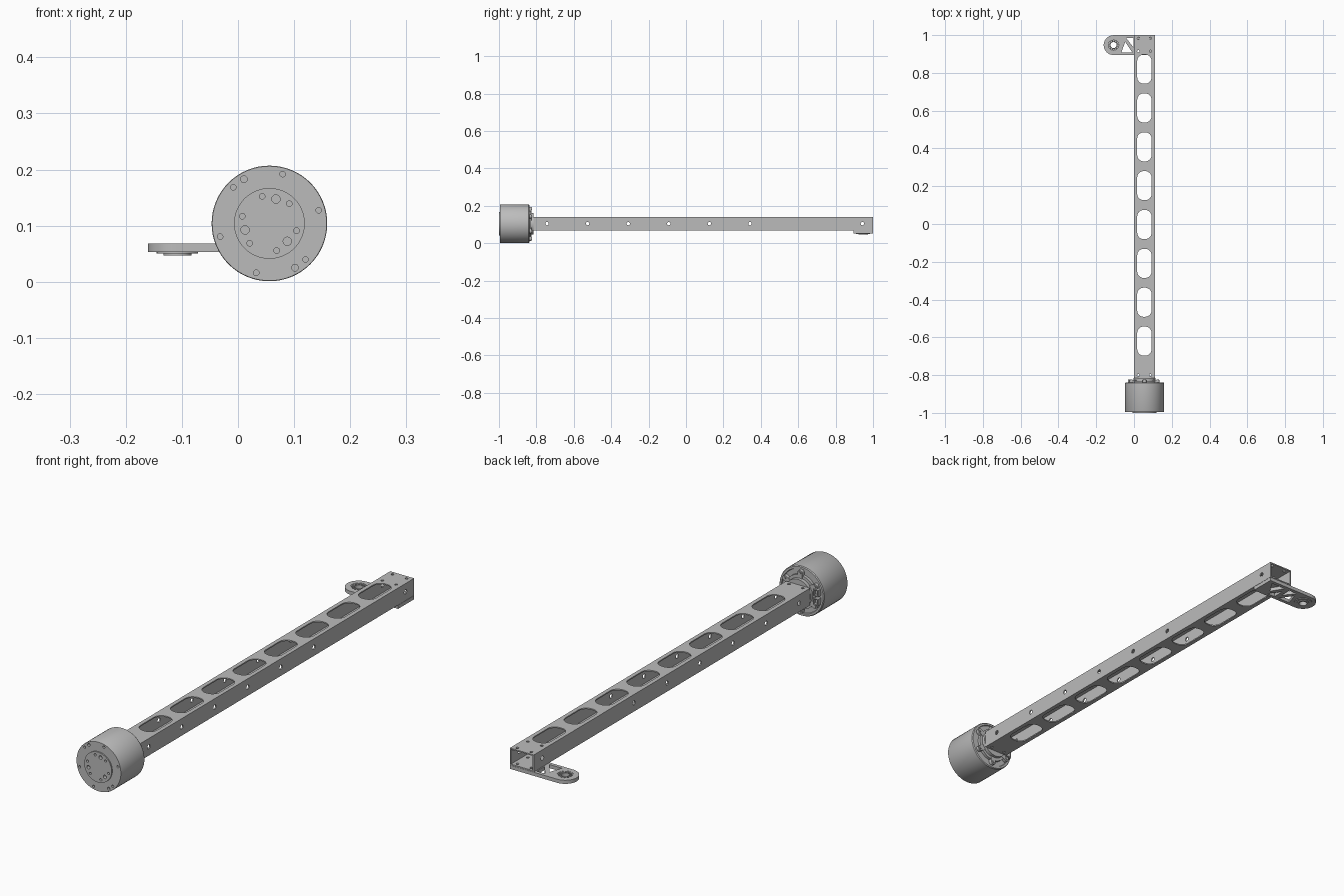
import bpy, bmesh
from math import cos, sin, pi, radians
from mathutils import Matrix, Vector

if "Cube" in bpy.data.objects:
    bpy.data.objects.remove(bpy.data.objects["Cube"], do_unlink=True)

grey = bpy.data.materials.new("machined grey")
grey.use_nodes = True
colour = (0.5, 0.5, 0.5, 1)
grey.diffuse_color = colour
grey.node_tree.nodes["Principled BSDF"].inputs["Base Color"].default_value = colour

CX, CZ = 0.056, 0.104          # motor axis
TURN = {"x": Matrix.Rotation(pi / 2, 4, "Y"),
        "y": Matrix.Rotation(-pi / 2, 4, "X"),
        "z": Matrix.Identity(4)}


def add_box(bm, lo, hi, spin=None):
    lo, hi = Vector(lo), Vector(hi)
    m = Matrix.Translation((lo + hi) / 2) @ Matrix.Diagonal((*(hi - lo), 1))
    bmesh.ops.create_cube(bm, size=1, matrix=spin @ m if spin else m)


def add_rod(bm, centre, r, depth, axis, sides=16):
    bmesh.ops.create_cone(bm, cap_ends=True, segments=sides, radius1=r, radius2=r,
                          depth=depth, matrix=Matrix.Translation(centre) @ TURN[axis])


def add_prism(bm, points, z0, z1):
    face = bm.faces.new([bm.verts.new((x, y, z0)) for x, y in points])
    up = bmesh.ops.extrude_face_region(bm, geom=[face])["geom"]
    bmesh.ops.translate(bm, vec=(0, 0, z1 - z0),
                        verts=[v for v in up if isinstance(v, bmesh.types.BMVert)])


def add_lathe(bm, profile, sides=64):
    # turned part around the motor axis; profile is (radius, y)
    rings = []
    for r, y in profile:
        rings.append([bm.verts.new((CX + r * cos(2 * pi * i / sides), y,
                                    CZ + r * sin(2 * pi * i / sides))) for i in range(sides)])
    for a, b in zip(rings, rings[1:]):
        for i in range(sides):
            j = (i + 1) % sides
            bm.faces.new((a[i], a[j], b[j], b[i]))
    bm.faces.new(rings[0])
    bm.faces.new(rings[-1])


def stadium(x, y, half_w, half_l, r, steps=10):
    pts = []
    for q, (sx, sy) in enumerate(((1, 1), (-1, 1), (-1, -1), (1, -1))):
        for k in range(steps + 1):
            a = (q + k / steps) * pi / 2
            pts.append((x + sx * (half_w - r) + r * cos(a), y + sy * (half_l - r) + r * sin(a)))
    return pts


def finish(bm, name):
    bmesh.ops.recalc_face_normals(bm, faces=bm.faces[:])
    mesh = bpy.data.meshes.new(name)
    bm.to_mesh(mesh)
    bm.free()
    ob = bpy.data.objects.new(name, mesh)
    mesh.materials.append(grey)
    bpy.context.collection.objects.link(ob)
    return ob


def select(ob):
    bpy.ops.object.select_all(action="DESELECT")
    ob.select_set(True)
    bpy.context.view_layer.objects.active = ob


def cut(ob, bm):
    cutter = finish(bm, "cutter")
    cutter.hide_render = True
    mod = ob.modifiers.new("cut", "BOOLEAN")
    mod.operation, mod.solver, mod.object = "DIFFERENCE", "EXACT", cutter
    mod.use_self = True
    select(ob)
    bpy.ops.object.modifier_apply(modifier=mod.name)
    bpy.data.objects.remove(cutter, do_unlink=True)


def smooth(ob):
    select(ob)
    bpy.ops.object.shade_smooth_by_angle(angle=radians(30))


def polar(r, degrees, y):
    a = radians(degrees)
    return (CX + r * cos(a), y, CZ + r * sin(a))


# Beam: square-cornered hollow tube
X0, X1, Z0, Z1, WALL = 0.0, 0.11, 0.069, 0.14, 0.005
bm = bmesh.new()
add_box(bm, (X0, -0.815, Z0), (X1, 1, Z1))
beam = finish(bm, "beam")
bm = bmesh.new()
add_box(bm, (X0 + WALL, -0.9, Z0 + WALL), (X1 - WALL, 1.1, Z1 - WALL))
cut(beam, bm)

# Lightening slots through top and bottom
bm = bmesh.new()
for i in range(8):
    add_prism(bm, stadium(0.055, 0.82 - i * 0.2057, 0.038, 0.077, 0.034), 0.03, 0.2)
cut(beam, bm)

# Side bolt holes and end bolt holes
bm = bmesh.new()
for y in [-0.743 + i * 0.217 for i in range(6)] + [0.943]:
    add_rod(bm, (0.055, y, 0.105), 0.009, 0.2, "x")
cut(beam, bm)
bm = bmesh.new()
for x in (0.023, 0.087):
    for y in (-0.8, 0.915, 0.983):
        add_rod(bm, (x, y, 0.105), 0.006, 0.2, "z", 12)
cut(beam, bm)
smooth(beam)

# Motor housing with raised output disc in front
bm = bmesh.new()
add_lathe(bm, [(0.063, -1), (0.063, -0.995), (0.102, -0.995), (0.103, -0.993),
               (0.103, -0.842), (0.1, -0.838), (0.092, -0.838), (0.09, -0.842),
               (0.07, -0.842), (0.07, -0.83), (0.058, -0.83), (0.058, -0.815)])
motor = finish(bm, "motor_housing")
bm = bmesh.new()
for i in range(6):
    add_rod(bm, polar(0.091, 15 + 60 * i, -1), 0.005, 0.03, "y")
    add_rod(bm, polar(0.05, 45 + 60 * i, -1), 0.005, 0.03, "y")
for a in (120, 300):
    add_rod(bm, polar(0.091, a, -1), 0.006, 0.03, "y")
for a in (75, 195, 315):
    add_rod(bm, polar(0.045, a, -1), 0.0075, 0.03, "y")
cut(motor, bm)
smooth(motor)

# Rear mounting lugs with bolt heads
lugs, bolts = bmesh.new(), bmesh.new()
for i in range(6):
    spin = (Matrix.Translation((CX, 0, CZ)) @ Matrix.Rotation(radians(30 + 60 * i), 4, "Y"))
    add_box(lugs, (0.055, -0.845, -0.011), (0.08, -0.827, 0.011), spin)
    add_rod(lugs, polar(0.08, -30 - 60 * i, -0.836), 0.011, 0.018, "y", 20)
    add_rod(bolts, polar(0.08, -30 - 60 * i, -0.826), 0.006, 0.006, "y", 12)
smooth(finish(lugs, "rear_lugs"))
smooth(finish(bolts, "rear_bolts"))

# Cable sockets on the rear face
bm = bmesh.new()
for z in (0.085, 0.122):
    add_box(bm, (-0.032, -0.85, z - 0.014), (-0.008, -0.822, z + 0.014))
sockets = finish(bm, "cable_sockets")
bm = bmesh.new()
for z in (0.085, 0.122):
    add_box(bm, (-0.028, -0.834, z - 0.01), (-0.012, -0.8, z + 0.01))
cut(sockets, bm)

# Side arm plate under the beam, rounded at its free end
AX, AY, AR = -0.108, 0.947, 0.0525
bm = bmesh.new()
arc = [(AX + AR * cos(a), AY + AR * sin(a)) for a in [pi / 2 + pi * k / 24 for k in range(25)]]
add_prism(bm, arc + [(X1, AY - AR), (X1, AY + AR)], 0.053, 0.068)
arm = finish(bm, "side_arm")
bm = bmesh.new()
add_rod(bm, (AX, AY, 0.06), 0.031, 0.1, "z", 32)
for tri in (((-0.042, 0.985), (-0.003, 0.985), (-0.003, 0.935)),
            ((-0.066, 0.909), (-0.047, 0.965), (-0.009, 0.909)),
            ((0.012, 0.909), (0.012, 0.96), (0.05, 0.909)),
            ((0.022, 0.985), (0.088, 0.985), (0.055, 0.93))):
    add_prism(bm, tri, 0.03, 0.1)
cut(arm, bm)
smooth(arm)

# Bearing hub: stepped bush with a toothed bore
bm = bmesh.new()
add_rod(bm, (AX, AY, 0.0585), 0.031, 0.017, "z", 32)
hub = finish(bm, "bearing_hub")
bm = bmesh.new()
add_rod(bm, (AX, AY, 0.06), 0.016, 0.1, "z", 32)
cut(hub, bm)
bm = bmesh.new()
for i in range(12):
    a = i * pi / 6
    add_rod(bm, (AX + 0.0235 * cos(a), AY + 0.0235 * sin(a), 0.067), 0.0045, 0.02, "z", 10)
cut(hub, bm)
smooth(hub)

# Flange and collar below the hub
for name, r, z0, z1 in (("hub_flange", 0.037, 0.05, 0.053), ("hub_collar", 0.025, 0.047, 0.05)):
    bm = bmesh.new()
    add_rod(bm, (AX, AY, (z0 + z1) / 2), r, z1 - z0, "z", 32)
    ring = finish(bm, name)
    bm = bmesh.new()
    add_rod(bm, (AX, AY, 0.05), 0.016, 0.1, "z", 32)
    cut(ring, bm)
    smooth(ring)
